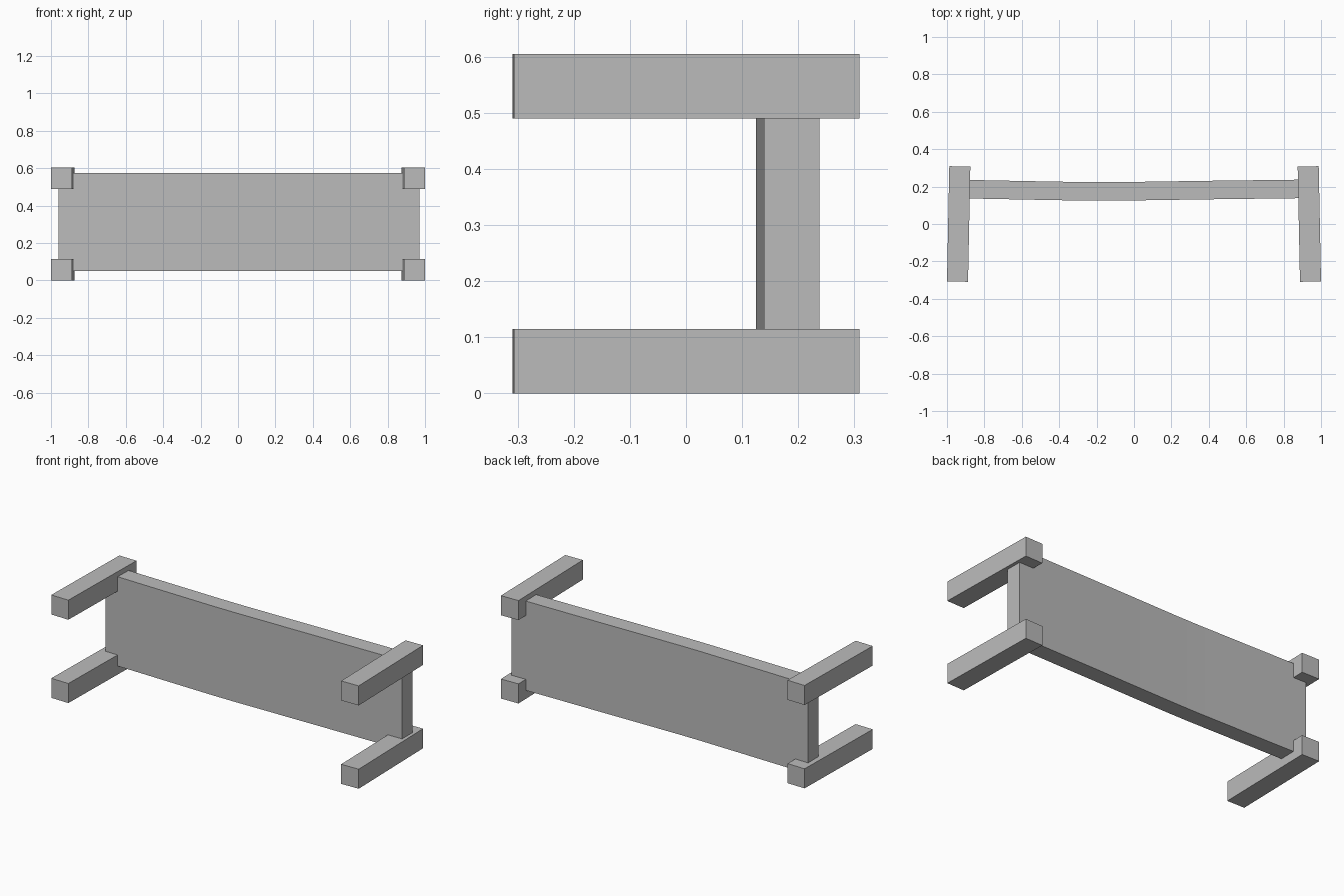
import bpy
import bmesh
import math
from mathutils import Matrix

cube = bpy.data.objects.get("Cube")
if cube:
    bpy.data.objects.remove(cube, do_unlink=True)

# Single grey material
grey = bpy.data.materials.new("plain grey")
grey.use_nodes = True
colour = (0.5, 0.5, 0.5, 1)
grey.diffuse_color = colour
grey.node_tree.nodes["Principled BSDF"].inputs["Base Color"].default_value = colour


def add_object(name, bm):
    bmesh.ops.recalc_face_normals(bm, faces=bm.faces)
    mesh = bpy.data.meshes.new(name)
    bm.to_mesh(mesh)
    bm.free()
    mesh.materials.append(grey)
    obj = bpy.data.objects.new(name, mesh)
    bpy.context.collection.objects.link(obj)
    return obj


# Four square bars, splayed slightly outwards at the front
WIDTH, LENGTH, HEIGHT = 0.1125, 0.616, 0.115
for side, sx in (("left", 1), ("right", -1)):
    for level, z in (("lower", HEIGHT / 2), ("upper", 0.605 - HEIGHT / 2)):
        bm = bmesh.new()
        bmesh.ops.create_cube(bm, size=1)
        bmesh.ops.scale(bm, vec=(WIDTH, LENGTH, HEIGHT), verts=bm.verts)
        turn = Matrix.Rotation(math.radians(1.15) * sx, 4, "Z")
        bm.transform(Matrix.Translation((sx * 0.9375, 0, z)) @ turn)
        add_object(f"{side}_{level}_bar", bm)

# Upright panel, gently bowed towards the front
front = [(-0.96, 0.138), (-0.55, 0.130), (-0.25, 0.1245),
         (-0.1, 0.1245), (0.4, 0.132), (0.97, 0.139)]
THICKNESS = 0.099
outline = front + [(x, y + THICKNESS) for x, y in reversed(front)]
bm = bmesh.new()
base = bm.faces.new([bm.verts.new((x, y, 0.05)) for x, y in outline])
top = bmesh.ops.extrude_face_region(bm, geom=[base])
lifted = [v for v in top["geom"] if isinstance(v, bmesh.types.BMVert)]
bmesh.ops.translate(bm, vec=(0, 0, 0.525), verts=lifted)
panel = add_object("bowed_panel", bm)
bpy.context.view_layer.objects.active = panel
panel.select_set(True)
bpy.ops.object.shade_smooth_by_angle(angle=math.radians(30))
